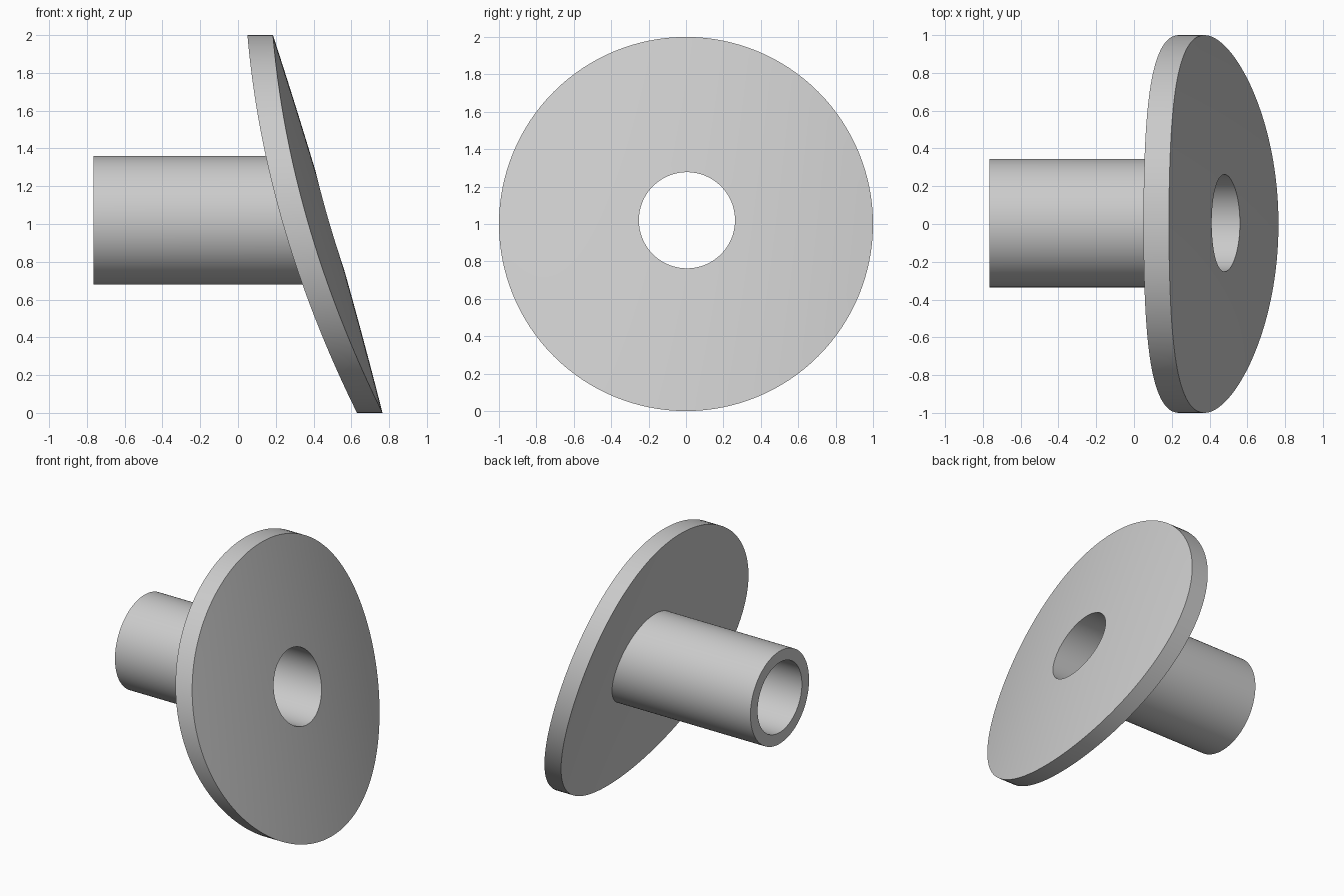
import bpy, bmesh, math

SEGMENTS = 128
RIM_RADIUS, TUBE_RADIUS, BORE_RADIUS = 1.0, 0.34, 0.257
TUBE_END, THICKNESS = -0.765, 0.135
TUBE_Y, TUBE_Z = 0.005, 1.02

cube = bpy.data.objects.get("Cube")
if cube:
    bpy.data.objects.remove(cube, do_unlink=True)


def saddle(y, z):
    """Back surface of the slanted, curved flange."""
    u = z - 1
    return 0.34 - 0.29 * u + 0.018 * (1 - u * u) - 0.12 * y * y


def ring(bm, radius, blend, depth):
    """Loop around the tube axis, drawn towards the flange rim by blend."""
    verts = []
    for i in range(SEGMENTS):
        a = math.tau * i / SEGMENTS
        r = radius + (RIM_RADIUS - radius) * blend
        y = TUBE_Y * (1 - blend) + r * math.cos(a)
        z = TUBE_Z + (1 - TUBE_Z) * blend + r * math.sin(a)
        x = TUBE_END if depth is None else saddle(y, z) + depth
        verts.append(bm.verts.new((x, y, z)))
    return verts


# Closed section: tube end, outer wall, flange back, rim, flange front, bore
bm = bmesh.new()
steps = 12
rings = [ring(bm, BORE_RADIUS, 0, None), ring(bm, TUBE_RADIUS, 0, None)]
rings += [ring(bm, TUBE_RADIUS, i / steps, 0) for i in range(steps + 1)]
rings += [ring(bm, BORE_RADIUS, 1 - i / steps, THICKNESS) for i in range(steps + 1)]
for a, b in zip(rings, rings[1:] + rings[:1]):
    for i in range(SEGMENTS):
        j = (i + 1) % SEGMENTS
        bm.faces.new((a[i], a[j], b[j], b[i]))
bmesh.ops.recalc_face_normals(bm, faces=bm.faces)
mesh = bpy.data.meshes.new("flanged_tube")
bm.to_mesh(mesh)
bm.free()

# Plain grey finish
grey = bpy.data.materials.new("light grey")
grey.use_nodes = True
grey.diffuse_color = (0.6, 0.6, 0.6, 1)
grey.node_tree.nodes["Principled BSDF"].inputs["Base Color"].default_value = grey.diffuse_color
mesh.materials.append(grey)

part = bpy.data.objects.new("flanged_tube", mesh)
bpy.context.collection.objects.link(part)
bpy.ops.object.select_all(action="DESELECT")
part.select_set(True)
bpy.context.view_layer.objects.active = part
bpy.ops.object.shade_smooth_by_angle(angle=math.radians(30))
